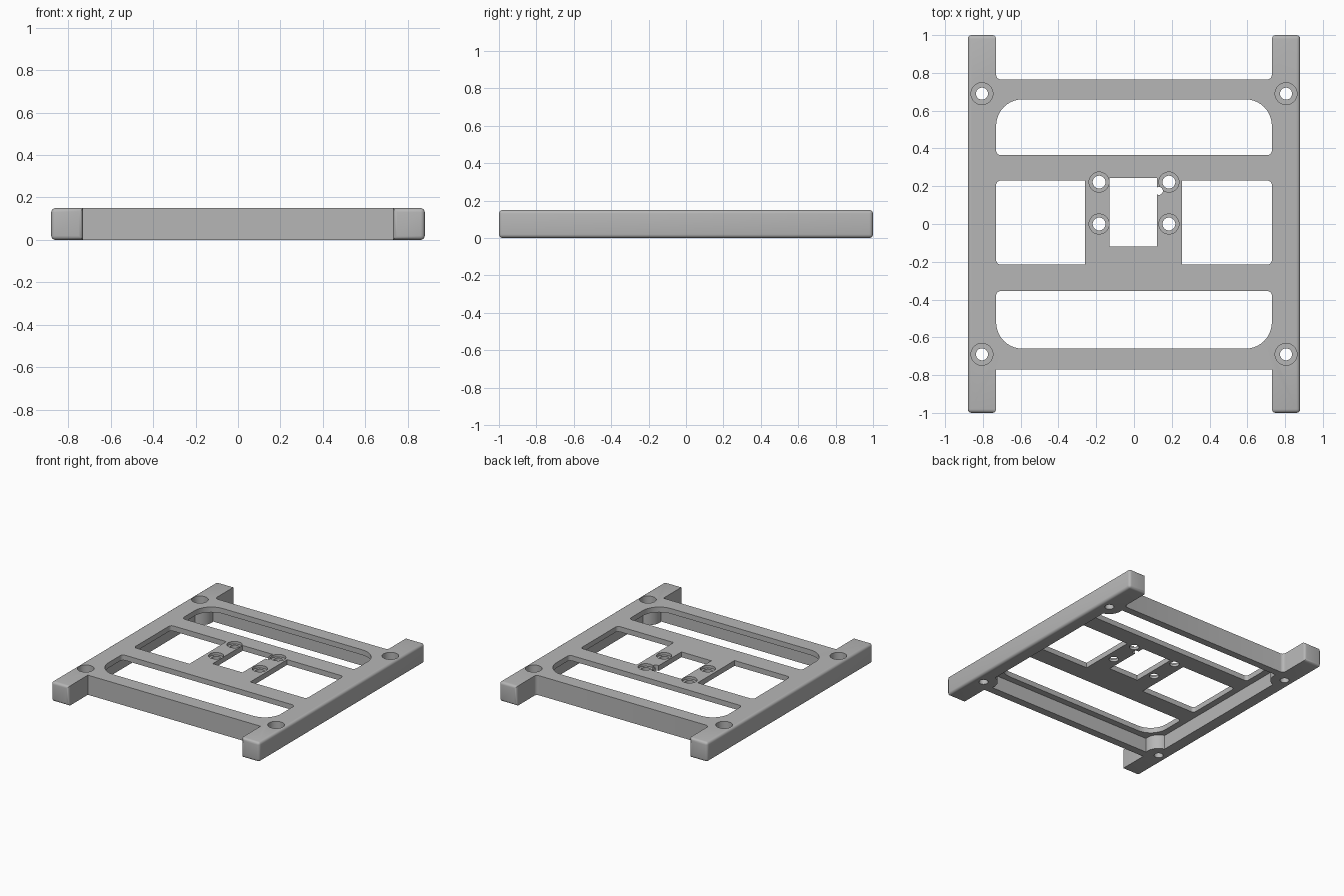
import bpy, bmesh
from math import radians, cos, sin, pi
from mathutils import Vector

cube = bpy.data.objects.get("Cube")
if cube:
    bpy.data.objects.remove(cube, do_unlink=True)

TOP = 0.15          # full height
PLATE = 0.11        # underside of the thin plate

grey = bpy.data.materials.new("plain grey")
grey.use_nodes = True
grey.diffuse_color = (0.47, 0.47, 0.47, 1)
grey.node_tree.nodes["Principled BSDF"].inputs["Base Color"].default_value = (0.47, 0.47, 0.47, 1)


def prism(name, points, z0, z1):
    """Upright solid from a counter-clockwise outline."""
    bm = bmesh.new()
    face = bm.faces.new([bm.verts.new((x, y, z0)) for x, y in points])
    top = bmesh.ops.extrude_face_region(bm, geom=[face])["geom"]
    bmesh.ops.translate(bm, vec=(0, 0, z1 - z0),
                        verts=[v for v in top if isinstance(v, bmesh.types.BMVert)])
    bmesh.ops.recalc_face_normals(bm, faces=bm.faces)
    mesh = bpy.data.meshes.new(name)
    bm.to_mesh(mesh)
    bm.free()
    obj = bpy.data.objects.new(name, mesh)
    bpy.context.collection.objects.link(obj)
    mesh.materials.append(grey)
    return obj


def arc(cx, cy, r, start, end, steps):
    angles = [radians(start + (end - start) * i / steps) for i in range(steps + 1)]
    return [(cx + r * cos(a), cy + r * sin(a)) for a in angles]


def rounded_rect(x0, x1, y0, y1, radii):
    """Radii run from the lower left corner, counter-clockwise."""
    corners = [(x0, y0, 1, 1), (x1, y0, -1, 1), (x1, y1, -1, -1), (x0, y1, 1, -1)]
    points = []
    for i, ((x, y, sx, sy), r) in enumerate(zip(corners, radii)):
        if r == 0:
            points.append((x, y))
        else:
            start = 180 + 90 * i
            points += arc(x + sx * r, y + sy * r, r, start, start + 90, 10)
    return points


def cut(body, points, z0, z1):
    """Subtract a prism from the body."""
    cutter = prism("cutter", points, z0, z1)
    cutter.hide_render = True
    mod = body.modifiers.new("cut", "BOOLEAN")
    mod.operation = "DIFFERENCE"
    mod.solver = "EXACT"
    mod.object = cutter
    bpy.context.view_layer.objects.active = body
    bpy.ops.object.modifier_apply(modifier=mod.name)
    bpy.data.objects.remove(cutter, do_unlink=True)


def bored_hole(body, x, y, r_hole, r_bore, floor):
    cut(body, arc(x, y, r_bore, 0, 350, 35), floor, TOP + 0.1)
    cut(body, arc(x, y, r_hole, 0, 345, 23), -0.1, TOP + 0.1)


# Two side rails joined by the front and back walls
OUT, IN, BACK, FRONT = 0.88, 0.73, 0.765, -0.77
right_half = [(IN, FRONT), (IN, -1), (OUT, -1), (OUT, 1), (IN, 1), (IN, BACK)]
frame = prism("mounting_frame", right_half + [(-x, y) for x, y in reversed(right_half)], 0, TOP)

# Rounded rail ends and filleted back junctions
bm = bmesh.new()
bm.from_mesh(frame.data)
ends = [e for e in bm.edges if all(abs(v.co.y) > 0.99 for v in e.verts)]
bmesh.ops.bevel(bm, geom=ends, offset=0.02, segments=4, profile=0.5, affect="EDGES")
inner = [e for e in bm.edges if all((v.co.xy - Vector((IN if v.co.x > 0 else -IN, BACK))).length < 0.001
                                    for v in e.verts) and abs(e.verts[0].co.z - e.verts[1].co.z) > 0.1]
bmesh.ops.bevel(bm, geom=inner, offset=0.025, segments=5, profile=0.5, affect="EDGES")
bm.to_mesh(frame.data)
bm.free()

# Underside pocket, leaving a boss around each corner screw
HX, HY = 0.805, 0.69
corner = arc(HX, HY, 0.1, 255.5, 168.5, 12)
upper = corner + [(-x, y) for x, y in reversed(corner)]
cut(frame, upper + [(x, -y) for x, y in reversed(upper)], -0.1, PLATE)

# Windows through the plate
BIG, SMALL = 0.14, 0.025
windows = [
    rounded_rect(-IN, IN, 0.365, 0.66, (SMALL, SMALL, BIG, BIG)),
    rounded_rect(-IN, IN, -0.66, -0.355, (BIG, BIG, SMALL, SMALL)),
    rounded_rect(-IN, -0.26, -0.215, 0.23, (SMALL, 0, 0, SMALL)),
    rounded_rect(0.255, IN, -0.215, 0.23, (0, SMALL, SMALL, 0)),
    rounded_rect(-0.13, 0.122, -0.12, 0.243, (0, 0, 0, 0)),
    arc(0.132, 0.175, 0.021, 0, 345, 23),
]
for outline in windows:
    cut(frame, outline, -0.1, TOP + 0.1)

# Counterbored screw holes at the corners and around the centre opening
for sx in (-1, 1):
    for sy in (-1, 1):
        bored_hole(frame, sx * HX, sy * HY, 0.032, 0.058, 0.07)
    for y in (0, 0.222):
        bored_hole(frame, sx * 0.185, y, 0.034, 0.053, 0.13)

# Smooth the round walls, keep the edges crisp
bpy.ops.object.select_all(action="DESELECT")
frame.select_set(True)
bpy.context.view_layer.objects.active = frame
bpy.ops.object.shade_smooth_by_angle(angle=radians(30))
